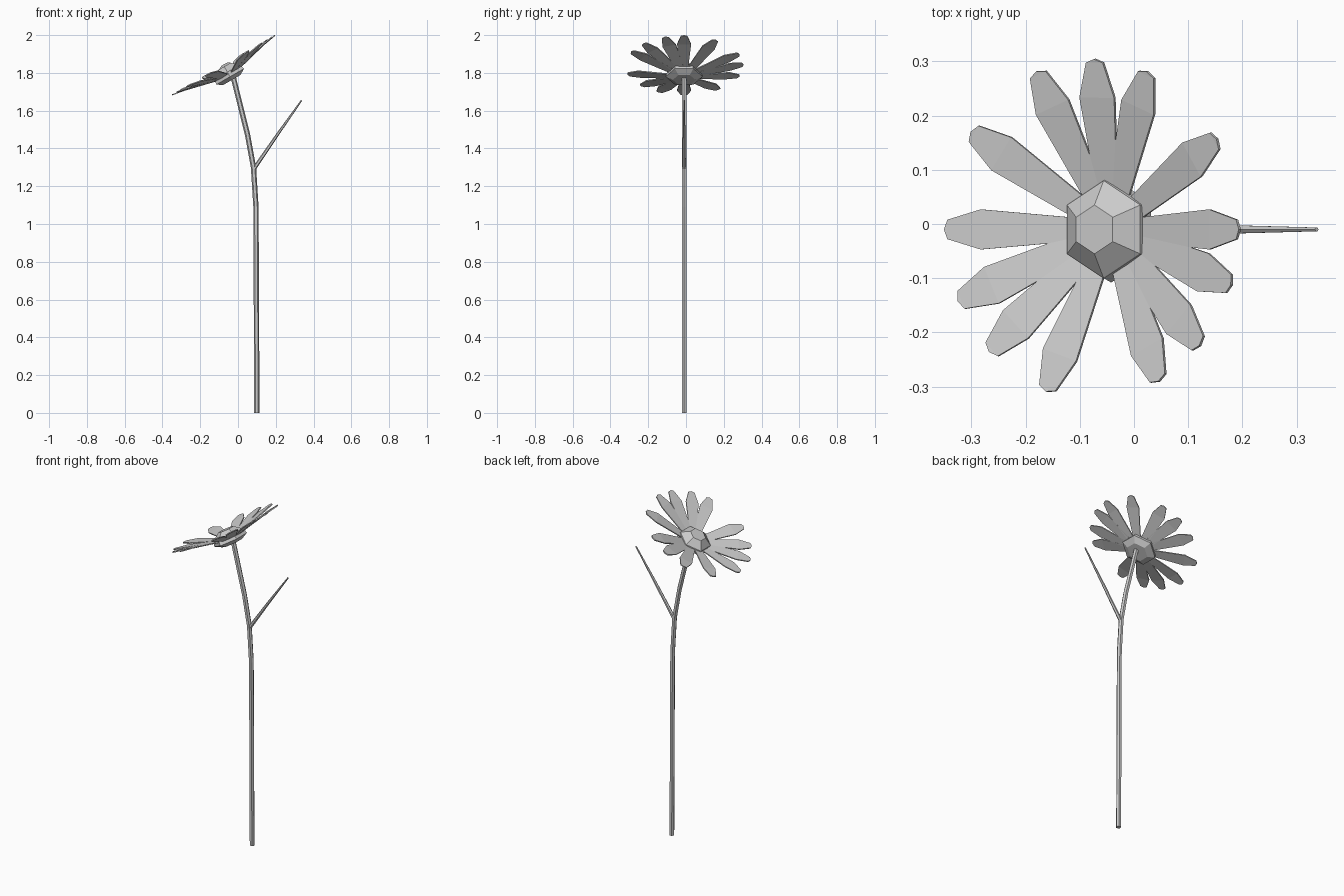
import bpy, bmesh
from math import cos, sin, pi, radians
from mathutils import Matrix, Vector

if "Cube" in bpy.data.objects:
    bpy.data.objects.remove(bpy.data.objects["Cube"])


def add_object(name, mesh, matrix=Matrix()):
    ob = bpy.data.objects.new(name, mesh)
    bpy.context.collection.objects.link(ob)
    ob.matrix_world = matrix
    return ob


def loft(name, rings):
    """Skin a list of point rings and cap both ends."""
    bm = bmesh.new()
    loops = [[bm.verts.new(p) for p in ring] for ring in rings]
    n = len(loops[0])
    for a, b in zip(loops, loops[1:]):
        for i in range(n):
            j = (i + 1) % n
            bm.faces.new((a[i], a[j], b[j], b[i]))
    bm.faces.new(loops[0][::-1])
    bm.faces.new(loops[-1])
    bmesh.ops.recalc_face_normals(bm, faces=bm.faces)
    mesh = bpy.data.meshes.new(name)
    bm.to_mesh(mesh)
    bm.free()
    return mesh


def tube(name, path, sides=6):
    """Faceted tube along (x, z, radius) points in the y = Y plane."""
    rings = []
    for k, (x, z, r) in enumerate(path):
        p, q = path[max(k - 1, 0)], path[min(k + 1, len(path) - 1)]
        t = Vector((q[0] - p[0], 0, q[1] - p[1])).normalized()
        side = Vector((t.z, 0, -t.x))
        rings.append([Vector((x, Y, z)) + side * r * cos(2 * pi * i / sides)
                      + Vector((0, r * sin(2 * pi * i / sides), 0)) for i in range(sides)])
    return add_object(name, loft(name, rings))


Y = -0.01
# stem and side shoot
tube("stem", [(0.10, 0, 0.014), (0.095, 1.09, 0.014), (0.082, 1.3, 0.014),
              (0.05, 1.475, 0.014), (-0.027, 1.785, 0.014)])
tube("side_shoot", [(0.08, 1.285, 0.011), (0.21, 1.475, 0.008), (0.337, 1.655, 0.004)])

# tilted flower head frame
head = Matrix.Translation((-0.042, Y, 1.78)) @ Matrix.Rotation(radians(-30), 4, 'Y')

# centre: hexagonal dome with flat calyx below
profile = [(0.06, -0.02), (0.098, 0.0), (0.09, 0.028), (0.045, 0.062)]
dome = loft("flower_centre", [[(r * cos(pi / 6 + i * pi / 3), r * sin(pi / 6 + i * pi / 3), h)
                               for i in range(6)] for r, h in profile])
add_object("flower_centre", dome, head)

# one petal, cupped upwards, shared by all thirteen
cup = radians(13)
rows = [(0.05, 0.020, 0.0), (0.25, 0.037, 0.002), (0.316, 0.018, -0.002)]
bm = bmesh.new()


def petal_vert(r, w, lift):
    return bm.verts.new((r * cos(cup), w, r * sin(cup) + lift))


pairs = [(petal_vert(r, -w, h), petal_vert(r, w, h)) for r, w, h in rows]
for (a, b), (c, d) in zip(pairs, pairs[1:]):
    bm.faces.new((a, c, d, b))
bm.faces.new((pairs[-1][0], petal_vert(0.323, 0, -0.002), pairs[-1][1]))
petal = bpy.data.meshes.new("petal")
bm.to_mesh(petal)
bm.free()

# petals at their uneven spacing
angles = [0, 32, 68, 89, 112, 145, 180, 205, 226, 252, 297, 317, 341]
for i, a in enumerate(angles):
    ob = add_object(f"petal_{i + 1}", petal, head @ Matrix.Rotation(radians(a), 4, 'Z'))
    mod = ob.modifiers.new("thickness", 'SOLIDIFY')
    mod.thickness = 0.006
    mod.offset = 0
